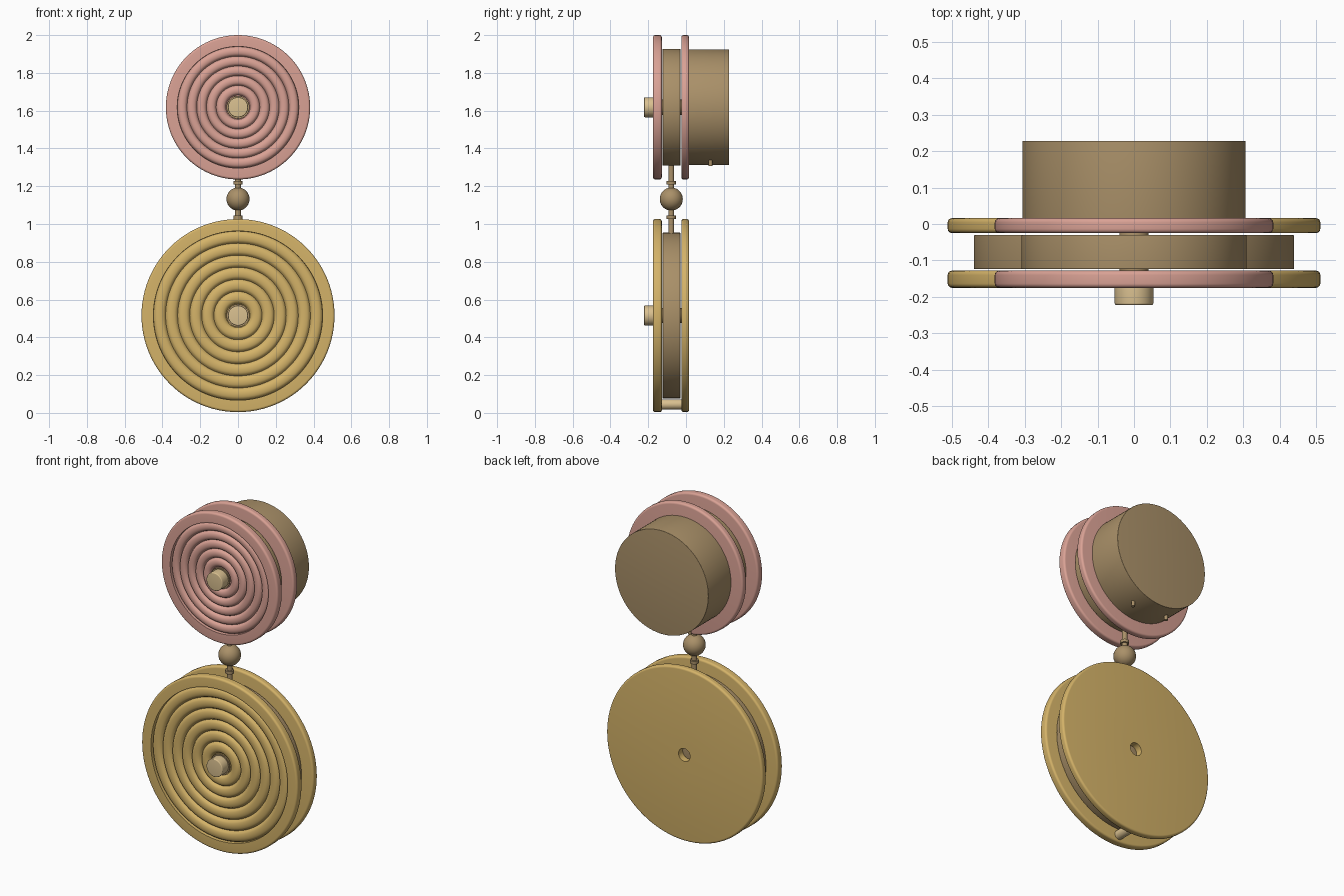
import bpy, bmesh, math
from mathutils import Matrix, Vector

cube = bpy.data.objects.get("Cube")
if cube:
    bpy.data.objects.remove(cube, do_unlink=True)


def material(name, rgb):
    m = bpy.data.materials.new(name)
    m.use_nodes = True
    m.diffuse_color = (*rgb, 1)
    m.node_tree.nodes["Principled BSDF"].inputs["Base Color"].default_value = (*rgb, 1)
    return m


PINK = material("dusty pink", (0.70, 0.36, 0.30))
GOLD = material("golden yellow", (0.66, 0.45, 0.14))
PALE = material("pale wood", (0.70, 0.53, 0.28))
BROWN = material("brown wood", (0.40, 0.28, 0.14))


def finish(name, bm, mat):
    """Store a bmesh as a smooth object with sharp creases."""
    bmesh.ops.remove_doubles(bm, verts=bm.verts, dist=1e-5)
    bmesh.ops.recalc_face_normals(bm, faces=bm.faces)
    mesh = bpy.data.meshes.new(name)
    bm.to_mesh(mesh)
    bm.free()
    mesh.shade_smooth()
    mesh.set_sharp_from_angle(angle=math.radians(35))
    mesh.materials.append(mat)
    obj = bpy.data.objects.new(name, mesh)
    bpy.context.collection.objects.link(obj)
    return obj


def lathe(name, profile, z, mat, closed=False, steps=96):
    """Turn (radius, y) points around a y-axis line at height z."""
    bm = bmesh.new()
    vs = [bm.verts.new((r, y, 0)) for r, y in profile]
    edges = [bm.edges.new(pair) for pair in zip(vs, vs[1:])]
    if closed:
        edges.append(bm.edges.new((vs[-1], vs[0])))
    bmesh.ops.spin(bm, geom=vs + edges, axis=(0, 1, 0), cent=(0, 0, 0),
                   angle=math.tau, steps=steps, use_duplicate=False)
    obj = finish(name, bm, mat)
    obj.location.z = z
    return obj


def rounded_rim(radius, y0, y1, bevel):
    """Rounded outer edge running from the y0 face to the y1 face."""
    pts = []
    for yc, start in ((y0 + bevel, -90), (y1 - bevel, 0)):
        for i in range(6):
            a = math.radians(start + 18 * i)
            pts.append((radius - bevel + bevel * math.cos(a), yc + bevel * math.sin(a)))
    return pts


def cylinder(name, radius, y0, y1, z, mat, bevel=0.003, steps=96):
    return lathe(name, [(0, y0)] + rounded_rim(radius, y0, y1, bevel) + [(0, y1)],
                 z, mat, steps=steps)


def ridged_disc(name, radius, recess, inner, count, z, mat):
    """Front plate with rounded concentric ridges inside a flat rim."""
    front, back, depth = -0.175, -0.128, 0.02
    pitch = (recess - inner) / count
    pts = [(0, front + depth), (inner, front + depth)]
    for ring in range(count):
        for i in range(1, 9):
            t = i / 8
            height = math.sqrt(max(0, 1 - (2 * t - 1) ** 2))
            pts.append((inner + (ring + t) * pitch, front + depth - height * 0.018))
    pts.append((recess + 0.001, front))
    pts += rounded_rim(radius, front, back, 0.012) + [(0, back)]
    return lathe(name, pts, z, mat)


def upright(name, radius, z0, z1, x, y, mat):
    """Vertical round rod."""
    bm = bmesh.new()
    bmesh.ops.create_cone(bm, cap_ends=True, segments=32, radius1=radius, radius2=radius,
                          depth=z1 - z0, matrix=Matrix.Translation((x, y, (z0 + z1) / 2)))
    return finish(name, bm, mat)


LOW, HIGH, MID_Y = 0.515, 1.618, -0.078

# Lower spool: ridged front, drum and drilled back plate
ridged_disc("lower_front_disc", 0.511, 0.447, 0.064, 6, LOW, GOLD)
cylinder("lower_drum", 0.439, -0.124, -0.03, LOW, BROWN)
lathe("lower_back_disc", [(0.038, -0.025)] + rounded_rim(0.511, -0.025, 0.016, 0.012)
      + [(0.038, 0.016)], LOW, GOLD, closed=True)
cylinder("lower_stop_peg", 0.027, -0.135, -0.018, 0.045, PALE, steps=32)

# Upper spool: ridged front, drum, back plate and deep round housing
ridged_disc("upper_front_disc", 0.382, 0.321, 0.064, 5, HIGH, PINK)
cylinder("upper_drum", 0.309, -0.124, -0.03, HIGH, BROWN)
cylinder("upper_back_disc", 0.382, -0.025, 0.016, HIGH, PINK, bevel=0.012)
cylinder("upper_housing", 0.306, 0.014, 0.228, HIGH, BROWN, bevel=0.002)

# Axles and front knobs
for label, z in (("lower", LOW), ("upper", HIGH)):
    cylinder(label + "_axle", 0.04, -0.135, -0.023, z, BROWN, steps=48)
    cylinder(label + "_knob_collar", 0.061, -0.16, -0.166, z, BROWN, bevel=0.001, steps=48)
    cylinder(label + "_knob", 0.053, -0.222, -0.15, z, PALE, bevel=0.005, steps=48)

# Turned connector joining the spools
upright("connector_rod", 0.015, 0.93, 1.33, 0, MID_Y, BROWN)
for label, z in (("lower", 1.035), ("upper", 1.218)):
    upright(label + "_connector_collar", 0.024, z - 0.009, z + 0.009, 0, MID_Y, BROWN)
bm = bmesh.new()
bmesh.ops.create_uvsphere(bm, u_segments=40, v_segments=24, radius=0.061,
                          matrix=Matrix.Translation((0, MID_Y, 1.132)))
finish("connector_ball", bm, BROWN)

# Small pins under the housing
for label, x in (("left", 0.115), ("right", -0.115)):
    upright(label + "_housing_pin", 0.01, 1.306, 1.36, x, 0.13, BROWN)
